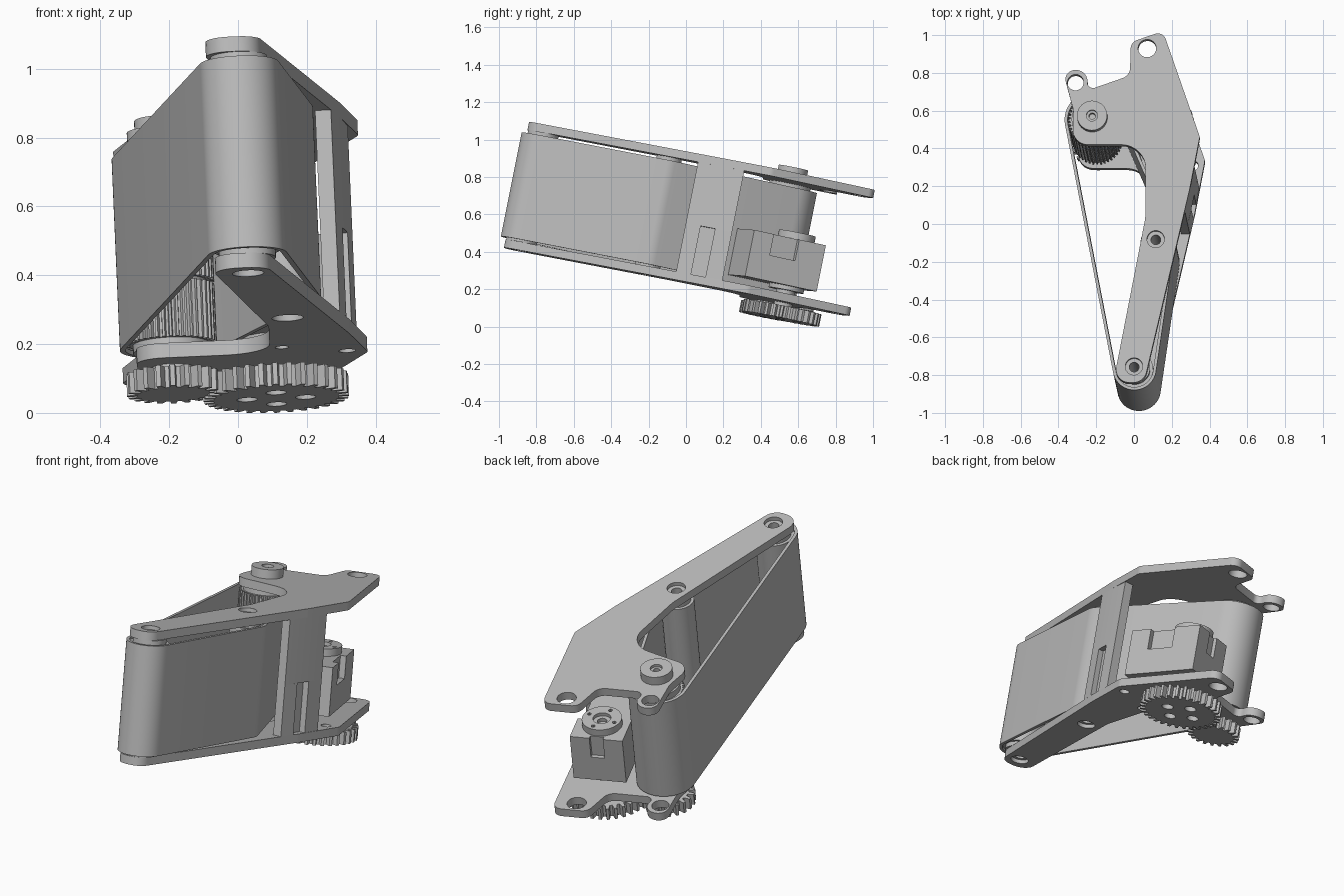
import bpy, bmesh, math
from mathutils import Matrix, Vector
from mathutils.geometry import convex_hull_2d

if "Cube" in bpy.data.objects:
    bpy.data.objects.remove(bpy.data.objects["Cube"])

grey = bpy.data.materials.new("plain grey")
grey.use_nodes = True
COLOUR = (0.5, 0.5, 0.5, 1)
grey.diffuse_color = COLOUR
grey.node_tree.nodes["Principled BSDF"].inputs["Base Color"].default_value = COLOUR

# The whole assembly leans: parts are drawn flat and then tilted together
TILT = Matrix.Rotation(math.radians(-2.5), 4, 'Y') @ Matrix.Rotation(math.radians(-11.3), 4, 'X')


def slab(name, loops, low, high):
    """Extrude an outline (first loop) with holes (other loops) between two heights."""
    curve = bpy.data.curves.new(name, 'CURVE')
    curve.dimensions, curve.fill_mode = '2D', 'BOTH'
    curve.extrude = (high - low) / 2
    for loop in loops:
        spline = curve.splines.new('POLY')
        spline.points.add(len(loop) - 1)
        for point, (x, y) in zip(spline.points, loop):
            point.co = (x, y, 0, 1)
        spline.use_cyclic_u = True
    temp = bpy.data.objects.new(name + " curve", curve)
    bpy.context.collection.objects.link(temp)
    bpy.context.view_layer.update()
    mesh = bpy.data.meshes.new_from_object(temp.evaluated_get(bpy.context.evaluated_depsgraph_get()))
    bpy.data.objects.remove(temp)
    bm = bmesh.new()
    bm.from_mesh(mesh)
    bmesh.ops.remove_doubles(bm, verts=bm.verts, dist=1e-5)
    bmesh.ops.recalc_face_normals(bm, faces=bm.faces)
    bmesh.ops.translate(bm, verts=bm.verts, vec=(0, 0, (low + high) / 2))
    bm.to_mesh(mesh)
    bm.free()
    mesh.materials.clear()
    mesh.materials.append(grey)
    obj = bpy.data.objects.new(name, mesh)
    bpy.context.collection.objects.link(obj)
    obj.matrix_world = TILT
    bpy.ops.object.select_all(action='DESELECT')
    obj.select_set(True)
    bpy.context.view_layer.objects.active = obj
    bpy.ops.object.shade_smooth_by_angle(angle=math.radians(30))
    return obj


def circle(centre, radius, count=40):
    return [(centre[0] + radius * math.cos(math.tau * i / count),
             centre[1] + radius * math.sin(math.tau * i / count)) for i in range(count)]


def toothed(centre, radius, depth, teeth):
    """Outline of a gear with tapered teeth."""
    points = []
    for i in range(teeth):
        for step, r in ((-.32, radius - depth), (-.17, radius), (.17, radius), (.32, radius - depth)):
            a = math.tau * (i + step) / teeth
            points.append((centre[0] + r * math.cos(a), centre[1] + r * math.sin(a)))
    return points


def rounded(corners, steps=8):
    """Polygon with each corner (x, y, radius) replaced by an arc."""
    points = []
    for i, (x, y, r) in enumerate(corners):
        p = Vector((x, y))
        a = (Vector(corners[i - 1][:2]) - p).normalized()
        b = (Vector(corners[(i + 1) % len(corners)][:2]) - p).normalized()
        half = a.angle(b) / 2
        centre = p + (a + b).normalized() * r / math.sin(half)
        start = p + a * r / math.tan(half) - centre
        end = p + b * r / math.tan(half) - centre
        sweep = math.atan2(start.cross(end), start.dot(end))
        for k in range(steps + 1):
            q = centre + Matrix.Rotation(sweep * k / steps, 2) @ start
            points.append((q.x, q.y))
    return points


# Shaft centres
TIP, IDLER, DRIVE, MOTOR = (.047, -.95), (.156, -.263), (-.185, .395), (.113, .487)
LUG_A, LUG_B = (.102, .767), (-.276, .583)

# Two matching side plates
outline = rounded([
    (-.062, -1.037, .07), (.1, -.15, .2), (.1, .247, .13), (-.29, .247, .08),
    (-.285, .43, .1), (-.345, .65, .05), (-.213, .65, .06), (-.213, .54, .03),
    (.012, .62, .06), (.015, .8, .05), (.185, .86, .045), (.385, .29, .05),
    (.334, .008, .2), (.101, -1.037, .07)])
holes = [circle(TIP, .046), circle(IDLER, .046), circle(LUG_A, .048), circle(LUG_B, .043)]
small_holes = [circle((.136, .17), .02, 20), circle((.325, .262), .025, 20)]
slab("top_plate", [outline] + holes, .864, .908)
slab("bottom_plate", [outline] + holes + small_holes, .222, .266)

# Post joining the plates, with a cable slot low on its outer side
inner = [(.305, .145), (.262, -.107)]
slab("post_upper", [[(.308, -.107), (.334, .008), (.355, .145)] + inner], .53, .864)
slab("post_lower", [[(.308, -.107), (.327, -.026), (.297, -.026), (.309, .053),
                     (.341, .053), (.355, .145)] + inner], .266, .53)


# Belt around three shafts
def belt_loop(inset):
    cloud = [p for c, r in ((TIP, .115), (IDLER, .1), (DRIVE, .15)) for p in circle(c, r - inset, 64)]
    return [cloud[i] for i in convex_hull_2d(cloud)]


slab("belt", [belt_loop(0), belt_loop(.016)], .278, .845)

# Free rollers with end collars and hollow bolts
for label, centre, radius in (("tip", TIP, .098), ("idler", IDLER, .083)):
    bore = circle(centre, .026, 24)
    slab(label + "_roller", [circle(centre, radius), bore], .29, .835)
    for side, low, high in (("top", .835, .864), ("bottom", .266, .29)):
        slab(f"{label}_{side}_collar", [circle(centre, radius - .015), bore], low, high)
    for side, low, high in (("top", .864, .888), ("bottom", .242, .266)):
        slab(f"{label}_{side}_bolt", [circle(centre, .046), bore], low, high)

# Toothed drive pulley in three bands, its core, and the bearing boss above
for i in range(3):
    slab(f"pulley_band_{i + 1}", [toothed(DRIVE, .133, .012, 40)], .29 + i * .184, .462 + i * .184)
slab("pulley_core", [circle(DRIVE, .112)], .266, .864)
slab("pulley_boss", [circle(DRIVE, .08), circle(DRIVE, .03, 24)], .908, .955)
slab("pulley_boss_ring", [circle(DRIVE, .05), circle(DRIVE, .017, 24)], .908, .94)

# Gear pair under the bottom plate
bolt_circle = [circle(c, .03, 24) for c in circle(MOTOR, .085, 4)]
slab("large_gear", [toothed(MOTOR, .212, .03, 32)] + bolt_circle, .135, .2)
slab("small_gear", [toothed(DRIVE, .135, .03, 20)], .142, .205)
slab("large_gear_hub", [circle(MOTOR, .05)], .19, .313)
slab("small_gear_hub", [circle(DRIVE, .06)], .2, .23)


# Motor block, turned to follow the plate edge
def turned(points):
    spin = Matrix.Rotation(math.radians(20), 2)
    return [tuple(spin @ Vector(p) + Vector(MOTOR)) for p in points]


W, BACK, FRONT = .135, .124, -.291
slab("motor_base", [turned([(W, FRONT), (W, BACK), (-W, BACK), (-W, FRONT)])], .313, .45)
slab("motor_top", [turned([
    (W, FRONT), (W, -.177), (W - .03, -.177), (W - .03, -.03), (W, -.03), (W, BACK),
    (.035, BACK), (.035, BACK - .02), (-.035, BACK - .02), (-.035, BACK),
    (-W, BACK), (-W, FRONT)])], .45, .565)
screws = [circle(c, .01, 12) for c in circle(MOTOR, .075, 4)]
slab("motor_horn", [circle(MOTOR, .1), circle(MOTOR, .045, 24)] + screws, .565, .603)
slab("motor_horn_seat", [circle(MOTOR, .045), circle(MOTOR, .024, 24)], .565, .585)
slab("motor_lower_disc", [circle(MOTOR, .095)], .29, .313)
